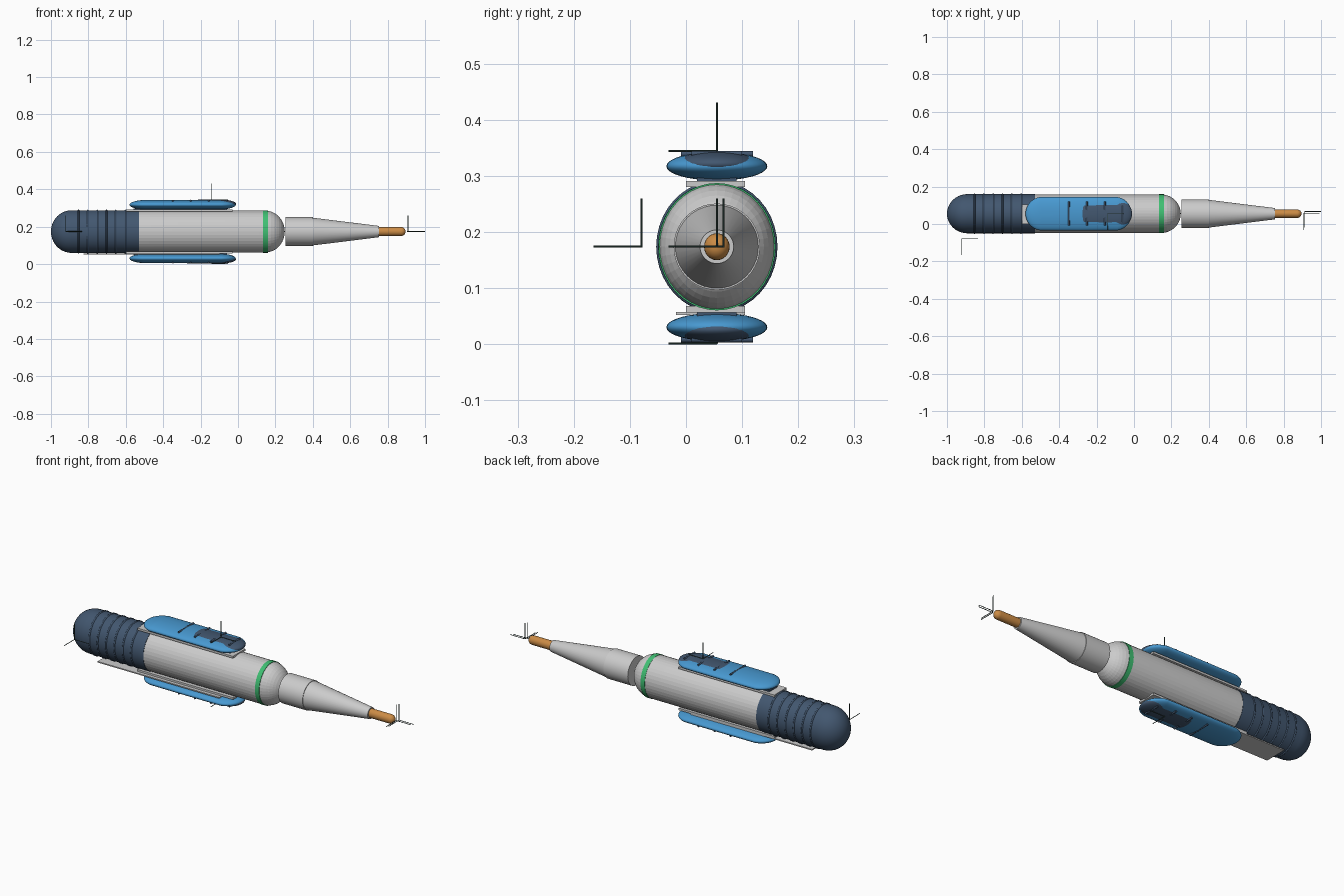
import bpy, bmesh, math
from mathutils import Matrix, Vector

if "Cube" in bpy.data.objects:
    bpy.data.objects.remove(bpy.data.objects["Cube"])

CY, CZ = 0.055, 0.174      # main axis of the tool
FLAT = 0.92                # body is slightly narrower in y


def material(name, rgb):
    m = bpy.data.materials.new(name)
    m.diffuse_color = (*rgb, 1)
    m.use_nodes = True
    m.node_tree.nodes["Principled BSDF"].inputs["Base Color"].default_value = m.diffuse_color
    return m


NAVY = material("navy", (0.055, 0.095, 0.16))
BLUE = material("blue", (0.065, 0.32, 0.64))
GREEN = material("green", (0.05, 0.52, 0.17))
ORANGE = material("orange", (0.6, 0.26, 0.06))
DARK = material("dark_line", (0.03, 0.06, 0.05))


def finish(bm, name, mat=None, angle=30):
    bmesh.ops.recalc_face_normals(bm, faces=bm.faces)
    me = bpy.data.meshes.new(name)
    bm.to_mesh(me)
    bm.free()
    ob = bpy.data.objects.new(name, me)
    bpy.context.collection.objects.link(ob)
    if mat:
        me.materials.append(mat)
    if angle:
        bpy.ops.object.select_all(action='DESELECT')
        ob.select_set(True)
        bpy.context.view_layer.objects.active = ob
        bpy.ops.object.shade_smooth_by_angle(angle=math.radians(angle))
    return ob


def lathe(name, profile, mat=None, flat=1.0, sides=40, closed=False, angle=30):
    """Revolve (x, radius) points around the tool axis."""
    bm = bmesh.new()
    rings = []
    for x, r in profile:
        rings.append([bm.verts.new((x,
                      CY + flat * r * math.sin(2 * math.pi * i / sides),
                      CZ + r * math.cos(2 * math.pi * i / sides))) for i in range(sides)])
    pairs = list(zip(rings, rings[1:]))
    if closed:
        pairs.append((rings[-1], rings[0]))
    for a, b in pairs:
        for i in range(sides):
            j = (i + 1) % sides
            bm.faces.new((a[i], a[j], b[j], b[i]))
    if not closed:
        bm.faces.new(rings[0])
        bm.faces.new(rings[-1])
    return finish(bm, name, mat, angle)


def dome(x0, length, r, steps=10):
    """Quarter-ellipse profile from full radius towards the tip."""
    return [(x0 + length * math.sin(t), r * math.cos(t))
            for t in [math.pi / 2 * 0.985 * k / steps for k in range(steps + 1)]]


def box(name, x, y, z, mat=None):
    bm = bmesh.new()
    size = Vector((x[1] - x[0], y[1] - y[0], z[1] - z[0]))
    mid = Vector((x[0] + x[1], y[0] + y[1], z[0] + z[1])) / 2
    bmesh.ops.create_cube(bm, size=1, matrix=Matrix.Translation(mid) @ Matrix.Diagonal((*size, 1)))
    return finish(bm, name, mat, 0)


def rod(name, a, b, r, mat, sides=8):
    a, b = Vector(a), Vector(b)
    d = b - a
    bm = bmesh.new()
    rot = d.to_track_quat('Z', 'Y').to_matrix().to_4x4()
    bmesh.ops.create_cone(bm, cap_ends=True, segments=sides, radius1=r, radius2=r,
                          depth=d.length, matrix=Matrix.Translation((a + b) / 2) @ rot)
    return finish(bm, name, mat, 50)


def pad(name, x0, x1, half_y, zc, half_z, mat, left_r, right_r):
    """Flattened sphere stretched along x."""
    bm = bmesh.new()
    bmesh.ops.create_uvsphere(bm, u_segments=40, v_segments=20, radius=1)
    for v in bm.verts:
        x, y, z = v.co
        if x < -1e-4:
            nx = x0 + left_r + x * left_r
        elif x > 1e-4:
            nx = x1 - right_r + x * right_r
        else:
            nx = (x0 + x1) / 2
        v.co = (nx, CY + y * half_y, zc + z * half_z)
    return finish(bm, name, mat, 40)


# Main barrel with front dome, and its green ring
lathe("barrel", [(-0.54, 0.112)] + dome(0.145, 0.105, 0.112), flat=FLAT, angle=5)
lathe("green_ring", [(0.135, 0.108), (0.135, 0.1135), (0.16, 0.1135), (0.16, 0.108)],
      GREEN, FLAT, closed=True)

# Rear grip with rounded end and ribs
grip = [(-x, r) for x, r in dome(0.89, 0.11, 0.114)]
lathe("grip", [(-0.53, 0.114)] + grip, NAVY, FLAT)
for k in range(6):
    xc = -0.853 + 0.05 * k
    rib = [(xc + 0.005 * math.cos(t), 0.1125 + 0.005 * math.sin(t))
           for t in [2 * math.pi * i / 8 for i in range(8)]]
    lathe(f"grip_rib_{k + 1}", rib, NAVY, FLAT, closed=True, angle=60)

# Nose collar, cone and tip
lathe("nose_collar", [(0.255, 0.077), (0.40, 0.077)])
lathe("nose_cone", [(0.40, 0.074), (0.755, 0.03)])
lathe("tip", [(0.745, 0.024)] + dome(0.872, 0.024, 0.024, 6), ORANGE, 0.95, 24)

# Side pads, mirrored above and below the barrel
for side, s in (("upper", 1), ("lower", -1)):
    def zz(h):
        return CZ + s * h

    def span(a, b):
        return sorted((zz(a), zz(b)))

    pad(side + "_pad", -0.58, -0.012, 0.09, zz(0.1435), 0.0255, BLUE, 0.09, 0.09)
    pad(side + "_pad_grip", -0.295, -0.010, 0.074, zz(0.1475), 0.0228, NAVY, 0.03, 0.08)
    for k in range(4):
        x = -0.348 + 0.096 * k
        w = 0.064 if k < 3 else 0.045
        rod(f"{side}_pad_bar_{k + 1}", (x, CY - w, zz(0.1655)), (x, CY + w, zz(0.1655)),
            0.005, NAVY)
    box(side + "_mount_plate", (-0.60, -0.03), (0.0, 0.105), span(0.106, 0.117))
    box(side + "_spacer", (-0.56, -0.06), (0.02, 0.09), span(0.115, 0.124), NAVY)

# Flat strip under the barrel
box("bottom_strip", (-0.825, -0.10), (-0.018, 0.105), (0.052, 0.058))

# Small three-armed locator marks
marks = {"tip_mark": (0.905, CY, CZ), "front_mark": (0.913, 0.067, CZ),
         "upper_mark": (-0.14, CY, 0.345), "lower_mark": (-0.14, CY, 0.0018),
         "rear_mark": (-0.92, -0.079, CZ)}
for name, p in marks.items():
    for axis, d in (("x", (0.087, 0, 0)), ("y", (0, -0.086, 0)), ("z", (0, 0, 0.086))):
        rod(f"{name}_{axis}", p, Vector(p) + Vector(d), 0.0018, DARK, 6)
